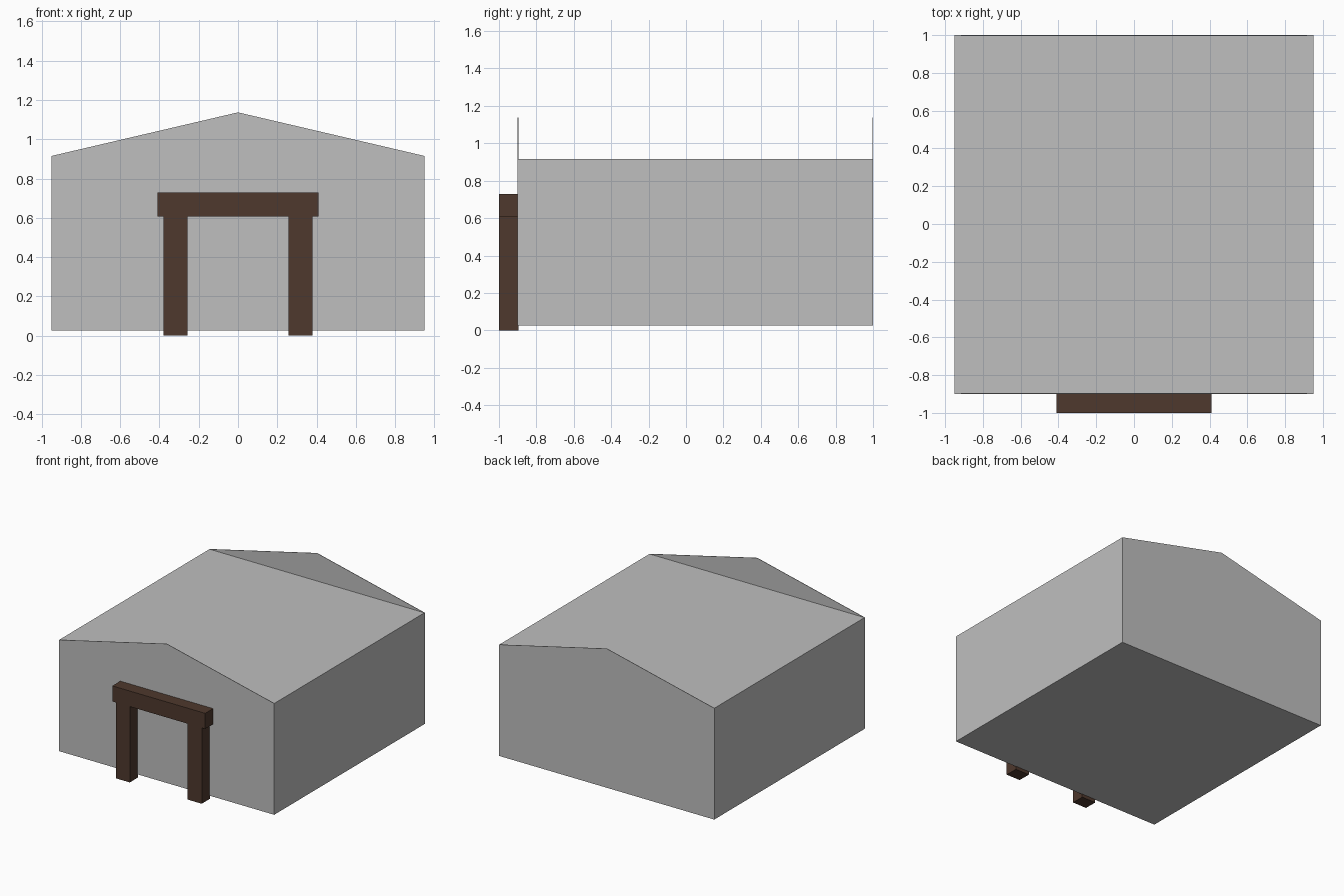
import bpy
import bmesh

if "Cube" in bpy.data.objects:
    bpy.data.objects.remove(bpy.data.objects["Cube"])


def make_material(name, rgb):
    mat = bpy.data.materials.new(name)
    mat.diffuse_color = (*rgb, 1.0)
    mat.use_nodes = True
    mat.node_tree.nodes["Principled BSDF"].inputs["Base Color"].default_value = mat.diffuse_color
    return mat


def make_object(name, bm, mat):
    bmesh.ops.recalc_face_normals(bm, faces=bm.faces)
    mesh = bpy.data.meshes.new(name)
    bm.to_mesh(mesh)
    bm.free()
    mesh.materials.append(mat)
    obj = bpy.data.objects.new(name, mesh)
    bpy.context.collection.objects.link(obj)
    return obj


def make_box(name, lo, hi, mat):
    bm = bmesh.new()
    bmesh.ops.create_cube(bm, size=1.0)
    for v in bm.verts:
        v.co = [lo[i] if v.co[i] < 0 else hi[i] for i in range(3)]
    return make_object(name, bm, mat)


grey = make_material("plain grey", (0.52, 0.52, 0.52))
brown = make_material("dark brown timber", (0.077, 0.04, 0.026))

# Building shell: flat roof between two paper-thin gable walls
HALF, FRONT, BACK = 0.95, -0.9, 1.0
FLOOR, EAVE, RIDGE, THICK = 0.026, 0.915, 1.137, 0.004

bm = bmesh.new()
ends = []
for y, inward in ((FRONT, THICK), (BACK, -THICK)):
    outer = [bm.verts.new((x, y, z)) for x, z in (
        (-HALF, FLOOR), (HALF, FLOOR), (HALF, EAVE), (0, RIDGE), (-HALF, EAVE))]
    inner = [bm.verts.new((x, y + inward, z)) for x, z in (
        (HALF, EAVE), (0, RIDGE), (-HALF, EAVE))]
    bm.faces.new(outer)                                            # end wall
    bm.faces.new(inner)                                            # gable back
    bm.faces.new((outer[2], outer[3], inner[1], inner[0]))         # gable rims
    bm.faces.new((outer[3], outer[4], inner[2], inner[1]))
    ends.append((outer, inner))
(fo, fi), (bo, bi) = ends
bm.faces.new((fo[0], fo[1], bo[1], bo[0]))                         # floor
bm.faces.new((fi[0], fi[2], bi[2], bi[0]))                         # flat roof
bm.faces.new((fo[1], fo[2], fi[0], bi[0], bo[2], bo[1]))           # side walls
bm.faces.new((fo[0], fo[4], fi[2], bi[2], bo[4], bo[0]))
make_object("building_shell", bm, grey)

# Timber door frame
for side, x0, x1 in (("left", -0.38, -0.256), ("right", 0.256, 0.38)):
    make_box(side + "_door_post", (x0, -1.0, 0.0), (x1, -0.896, 0.606), brown)
make_box("door_lintel", (-0.41, -1.0, 0.606), (0.41, -0.896, 0.73), brown)
